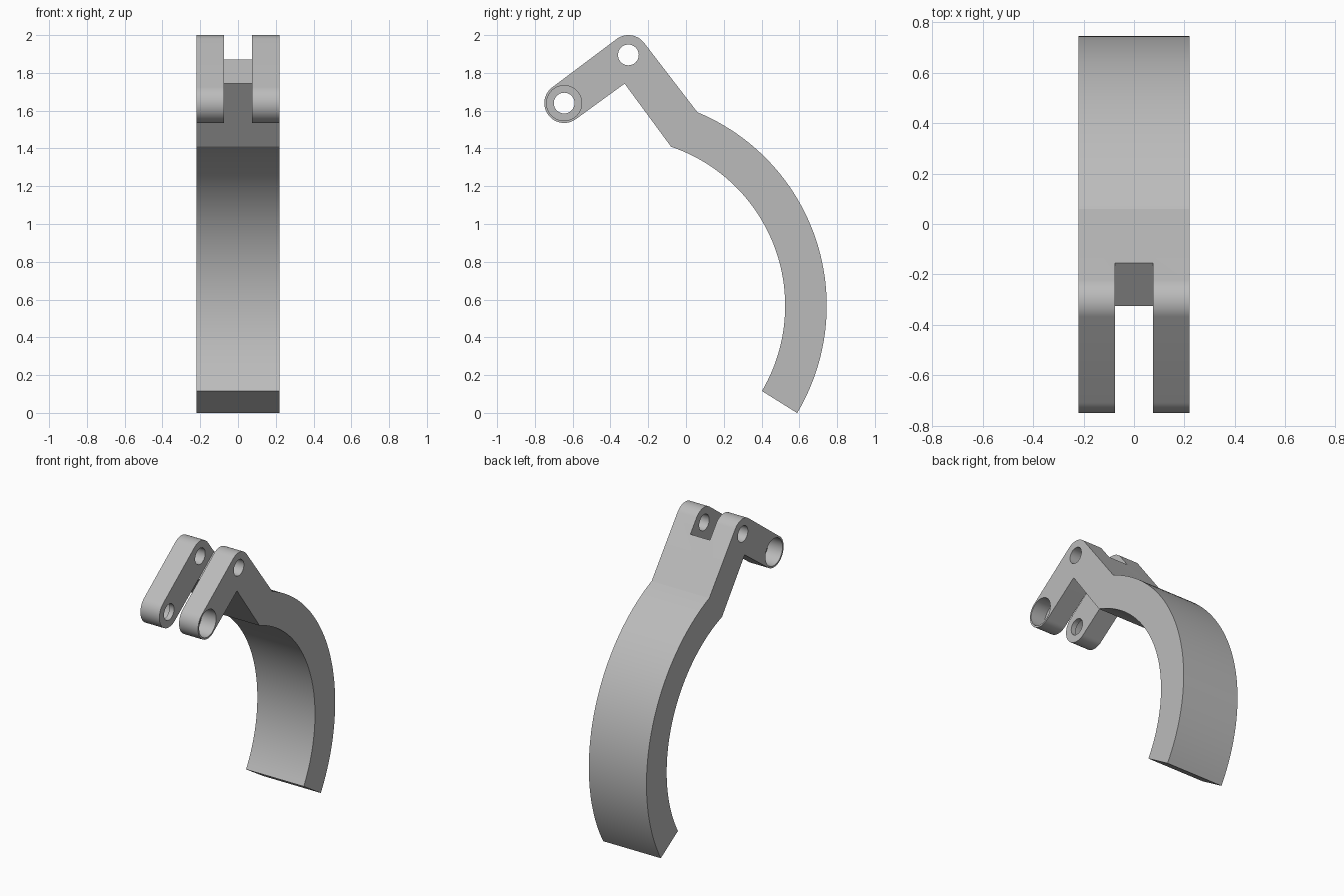
import bpy, bmesh, math
from math import radians, cos, sin
from mathutils import Vector

cube = bpy.data.objects.get("Cube")
if cube:
    bpy.data.objects.remove(cube, do_unlink=True)

HALF_WIDTH, SLOT = 0.22, 0.075
TOP_PIVOT, END_PIVOT = Vector((-0.305, 1.895)), Vector((-0.645, 1.64))
BOSS, BORE, RECESS, RECESS_DEPTH = 0.105, 0.055, 0.093, 0.11
ARC_CENTRE = Vector((-0.364, 0.567))
ELBOW = Vector((-0.325, 1.743))

grey = bpy.data.materials.new("plain grey")
grey.use_nodes = True
colour = (0.5, 0.5, 0.5, 1)
grey.diffuse_color = colour
grey.node_tree.nodes["Principled BSDF"].inputs["Base Color"].default_value = colour


def arc(centre, radius, start, end, steps):
    """Points along an arc in the side plane, angles in degrees."""
    angles = [radians(start + (end - start) * i / steps) for i in range(steps + 1)]
    return [centre + radius * Vector((cos(a), sin(a))) for a in angles]


def extrude(name, outline, x0, x1):
    """Solid made from a side outline, running from x0 to x1."""
    bm = bmesh.new()
    face = bm.faces.new([bm.verts.new((x0, p.x, p.y)) for p in outline])
    new = bmesh.ops.extrude_face_region(bm, geom=[face])["geom"]
    bmesh.ops.translate(bm, vec=(x1 - x0, 0, 0),
                        verts=[v for v in new if isinstance(v, bmesh.types.BMVert)])
    bmesh.ops.recalc_face_normals(bm, faces=bm.faces)
    mesh = bpy.data.meshes.new(name)
    bm.to_mesh(mesh)
    bm.free()
    obj = bpy.data.objects.new(name, mesh)
    bpy.context.collection.objects.link(obj)
    mesh.materials.append(grey)
    return obj


def cut(target, cutter):
    """Subtract the cutter from the target, then drop it."""
    cutter.hide_render = True
    mod = target.modifiers.new("cut", "BOOLEAN")
    mod.operation, mod.solver, mod.object = "DIFFERENCE", "EXACT", cutter
    bpy.context.view_layer.objects.active = target
    bpy.ops.object.modifier_apply(modifier=mod.name)
    bpy.data.objects.remove(cutter, do_unlink=True)


# Curved arm with a bent, rounded lever at its top
along = (TOP_PIVOT - END_PIVOT).normalized()
tilt = math.degrees(math.atan2(along.y, along.x))
outline = (arc(ARC_CENTRE, 1.109, -30.8, 67.5, 48)
           + arc(TOP_PIVOT, BOSS, 37.5, 90 + tilt, 20)
           + arc(END_PIVOT, BOSS, 90 + tilt, 270 + tilt, 32)
           + [ELBOW]
           + arc(ARC_CENTRE, 0.889, 71.3, -30.5, 48))
bracket = extrude("hinge_arm", outline, -HALF_WIDTH, HALF_WIDTH)

# Slot that splits the lever into two prongs
across = Vector((-along.y, along.x))
floor = [ELBOW - along, ELBOW + along * 0.6]
sides = [floor[0] - across * 0.4, ELBOW - across * 0.4 - along * 0.3]
slot = [ELBOW - along, ELBOW + along * 0.5,
        ELBOW + along * 0.5 + across * 0.5, ELBOW - along + across * 0.5]
cut(bracket, extrude("slot_cutter", slot, -SLOT, SLOT))

# Pin holes through both prongs
for pivot in (TOP_PIVOT, END_PIVOT):
    cut(bracket, extrude("pin_cutter", arc(pivot, BORE, 0, 348.75, 31), -1, 1))

# Wide recesses on the outer faces of the end pivot
for side in (-1, 1):
    cut(bracket, extrude("recess_cutter", arc(END_PIVOT, RECESS, 0, 352.5, 47),
                         side * (HALF_WIDTH - RECESS_DEPTH), side * 0.5))

bpy.ops.object.select_all(action="DESELECT")
bracket.select_set(True)
bpy.context.view_layer.objects.active = bracket
bpy.ops.object.shade_smooth_by_angle(angle=radians(20))
